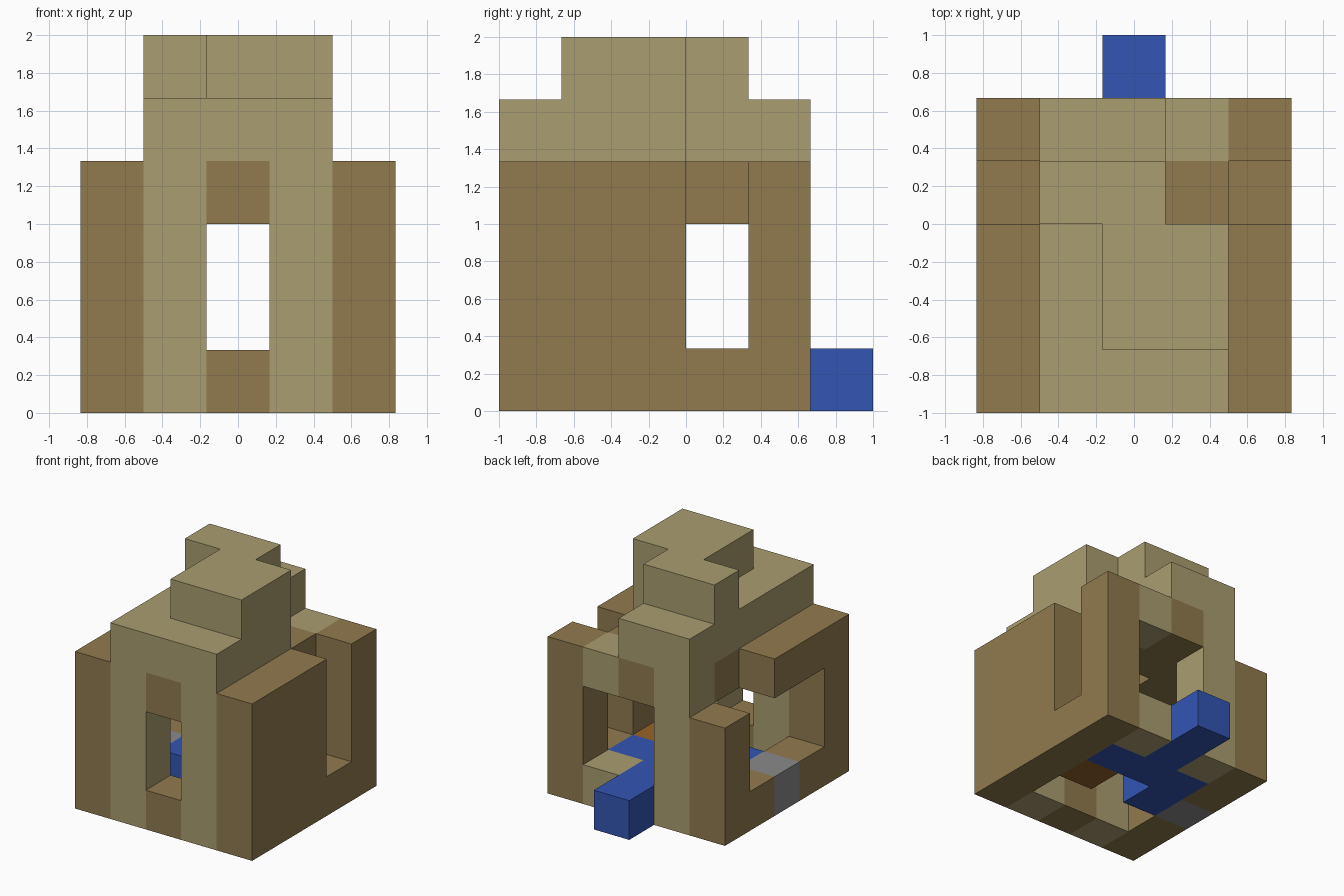
import bpy
import bmesh
from mathutils import Vector

cube = bpy.data.objects.get("Cube")
if cube:
    bpy.data.objects.remove(cube, do_unlink=True)

UNIT = 1 / 3
ORIGIN = Vector((-2.5, -3, 0))


def material(name, color):
    mat = bpy.data.materials.new(name)
    mat.use_nodes = True
    mat.diffuse_color = (*color, 1)
    bsdf = next(n for n in mat.node_tree.nodes if n.type == "BSDF_PRINCIPLED")
    bsdf.inputs["Base Color"].default_value = (*color, 1)
    return mat


sand = material("sand", (0.402, 0.337, 0.162))
brown = material("brown", (0.283, 0.195, 0.076))
blue = material("water blue", (0.033, 0.093, 0.456))
grey = material("stone grey", (0.254, 0.254, 0.254))
ochre = material("ochre", (0.305, 0.127, 0.021))


def box(x, y, z):
    """Grid cells in a block; each axis is one index or a (first, last) pair."""
    spans = [range(v, v + 1) if isinstance(v, int) else range(v[0], v[1] + 1)
             for v in (x, y, z)]
    return {(i, j, k) for i in spans[0] for j in spans[1] for k in spans[2]}


parts = {
    # light stone
    "front_piers": (sand, box(1, 0, (0, 3)) | box(3, 0, (0, 3))),
    "back_piers": (sand, box(1, 4, (0, 3)) | box(3, 4, 0) | box(3, 4, 3)),
    "roof": (sand, box((1, 3), (0, 2), 4) | box((1, 2), (3, 4), 4)),
    "roof_crown": (sand, box((2, 3), (1, 2), 5) | box((1, 2), 3, 5)),
    # brown side walls
    "left_wall": (brown, box(4, (0, 2), (0, 3)) | box(4, 3, 0) | box(4, 4, (0, 3))),
    "right_wall": (brown, box(0, 0, (0, 3)) | box(0, 1, 0) | box(0, (1, 2), 3)
                   | box(0, 3, 0) | box(0, 4, (0, 2))),
    # door sill, lintels and ceiling beams
    "front_sill": (brown, box(2, 0, 0)),
    "front_lintel": (brown, box(2, 0, 3)),
    "back_lintel": (brown, box(2, 4, 3)),
    "ceiling_beams": (brown, box((1, 3), 3, 3) | box(1, 2, 3) | box(3, 2, 3)),
    # floor
    "water_channel": (blue, box(2, (3, 5), 0) | box((1, 3), 3, 0) | box(1, 2, 0)),
    "stone_block": (grey, box(0, 2, 0)),
    "floor_block": (ochre, box(3, 2, 0)),
}
solid = set().union(*(cells for _, cells in parts.values()))


def build(name, mat, cells):
    """Make the outer skin of a part, skipping faces against other blocks."""
    bm = bmesh.new()
    for cell in sorted(cells):
        for axis in range(3):
            for side in (0, 1):
                near = list(cell)
                near[axis] += 2 * side - 1
                if tuple(near) in solid:
                    continue
                u, v = (axis + 1) % 3, (axis + 2) % 3
                corners = []
                for du, dv in ((0, 0), (1, 0), (1, 1), (0, 1)):
                    p = Vector(cell)
                    p[axis] += side
                    p[u] += du
                    p[v] += dv
                    corners.append(bm.verts.new((p + ORIGIN) * UNIT))
                bm.faces.new(corners if side else corners[::-1])
    bmesh.ops.remove_doubles(bm, verts=bm.verts[:], dist=0.001)
    bmesh.ops.dissolve_limit(bm, angle_limit=0.01, verts=bm.verts[:], edges=bm.edges[:])
    mesh = bpy.data.meshes.new(name)
    bm.to_mesh(mesh)
    bm.free()
    mesh.materials.append(mat)
    bpy.context.collection.objects.link(bpy.data.objects.new(name, mesh))


for part_name, (mat, cells) in parts.items():
    build(part_name, mat, cells)
